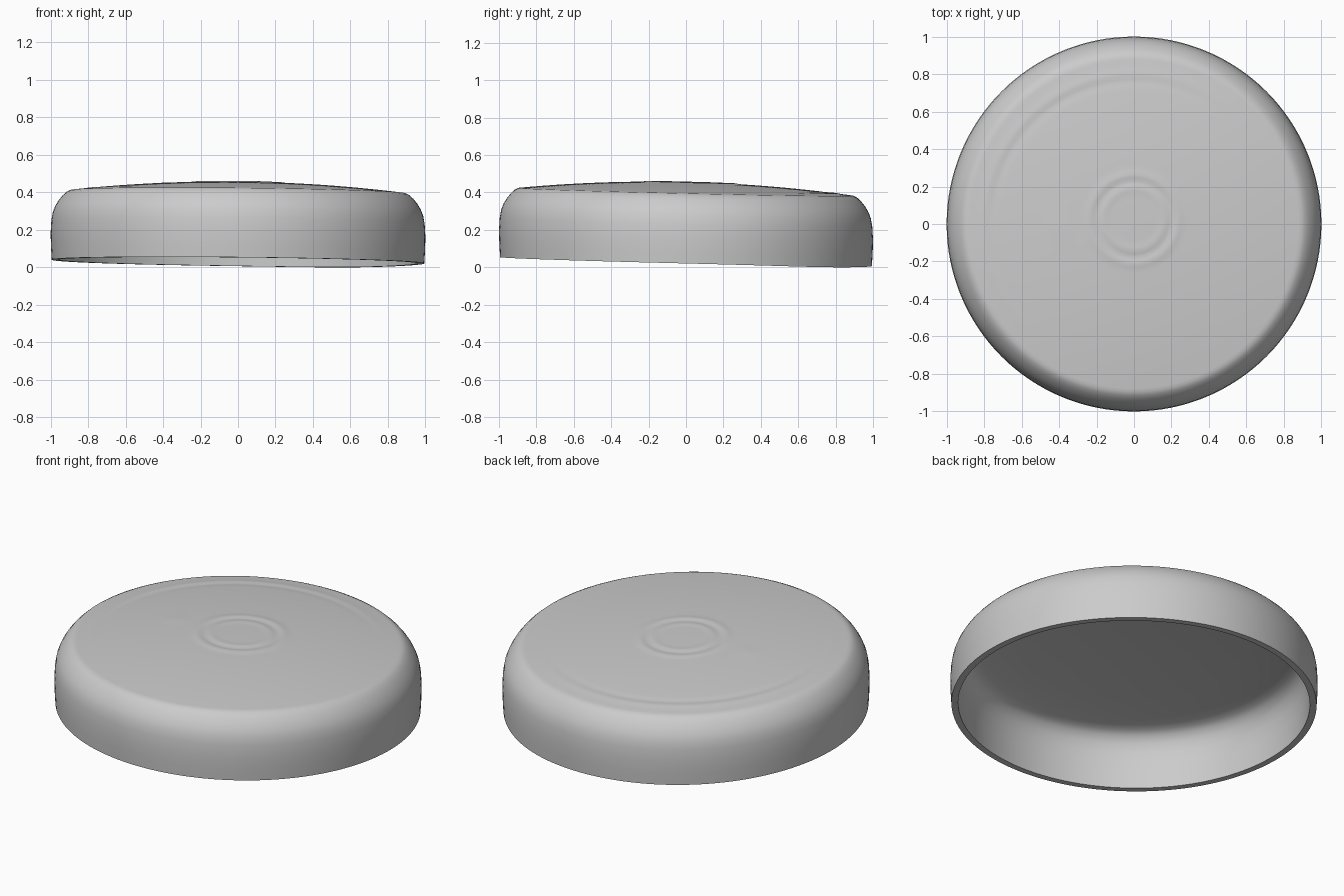
import bpy, bmesh, math

if "Cube" in bpy.data.objects:
    bpy.data.objects.remove(bpy.data.objects["Cube"])

SEG = 128

# Side wall and rounded shoulder, (radius, height), from inside floor edge to outer top edge
inner = [(0.84, 0.362), (0.88, 0.353), (0.91, 0.333), (0.935, 0.295), (0.95, 0.24),
         (0.957, 0.16), (0.957, 0.03)]
outer = [(0.994, 0.03), (0.998, 0.10), (1.0, 0.17), (0.996, 0.24), (0.988, 0.285),
         (0.975, 0.318), (0.957, 0.348), (0.935, 0.375), (0.914, 0.394), (0.895, 0.403)]


def dome(r):
    """Height of the shallow domed top above the shoulder."""
    return 0.403 + 0.052 * (1 - (r / 0.895) ** 2)


# Floor (centre outwards), walls, then the finely divided top back to the centre
profile = [(r, dome(r) - 0.04) for r in (0.2, 0.4, 0.6, 0.75)] + inner + outer
profile += [(r, dome(r)) for r in (0.895 - 0.0175 * i for i in range(1, 51))]


def bump(d, width):
    return math.exp(-(d / width) ** 2)


def relief(x, y):
    """Faint worn rings and a small mark on the top surface."""
    c = math.hypot(x, y - 0.025)
    z = 0.004 * bump(c - 0.235, 0.022) + 0.003 * bump(c - 0.165, 0.02)
    z -= 0.003 * bump(c - 0.2, 0.018)
    z += 0.002 * bump(math.hypot(x + 0.4, y + 0.02), 0.06)
    r = math.hypot(x, y)
    side = max(0, (y - x) / 1.414) / max(r, 0.01)   # strongest at back left
    z += side * 0.003 * (bump(r - 0.80, 0.02) - bump(r - 0.76, 0.02))
    return z


def place(x, y, z, is_top):
    """Lean the shell slightly, with a small dip in the rim at the back right."""
    if is_top:
        z += relief(x, y)
    low = max(0, 1 - z / 0.2)
    dip = 0.007 * low * bump(math.atan2(y, x) - 0.9, 0.5) if low else 0
    return (x, y, z - 0.0235 * y - 0.010 * x - dip)


bm = bmesh.new()
rings = []
top_start = 4 + len(inner) + len(outer)
for i, (r, z) in enumerate(profile):
    ring = []
    for s in range(SEG):
        a = 2 * math.pi * s / SEG
        ring.append(bm.verts.new(place(r * math.cos(a), r * math.sin(a), z, i >= top_start)))
    rings.append(ring)

# Join neighbouring rings and close both centres
for a, b in zip(rings, rings[1:]):
    for s in range(SEG):
        t = (s + 1) % SEG
        bm.faces.new((a[s], a[t], b[t], b[s]))
for ring, z, is_top in ((rings[0], dome(0) - 0.04, False), (rings[-1], dome(0), True)):
    centre = bm.verts.new(place(0, 0, z, is_top))
    for s in range(SEG):
        bm.faces.new((ring[s], ring[(s + 1) % SEG], centre))
bmesh.ops.recalc_face_normals(bm, faces=bm.faces)

# Stand the shell on the ground
lowest = min(v.co.z for v in bm.verts)
bmesh.ops.translate(bm, verts=bm.verts, vec=(0, 0, -lowest))

mesh = bpy.data.meshes.new("lid_shell")
bm.to_mesh(mesh)
bm.free()
lid = bpy.data.objects.new("lid_shell", mesh)
bpy.context.collection.objects.link(lid)
bpy.context.view_layer.objects.active = lid
lid.select_set(True)
bpy.ops.object.shade_smooth_by_angle(angle=math.radians(40))
